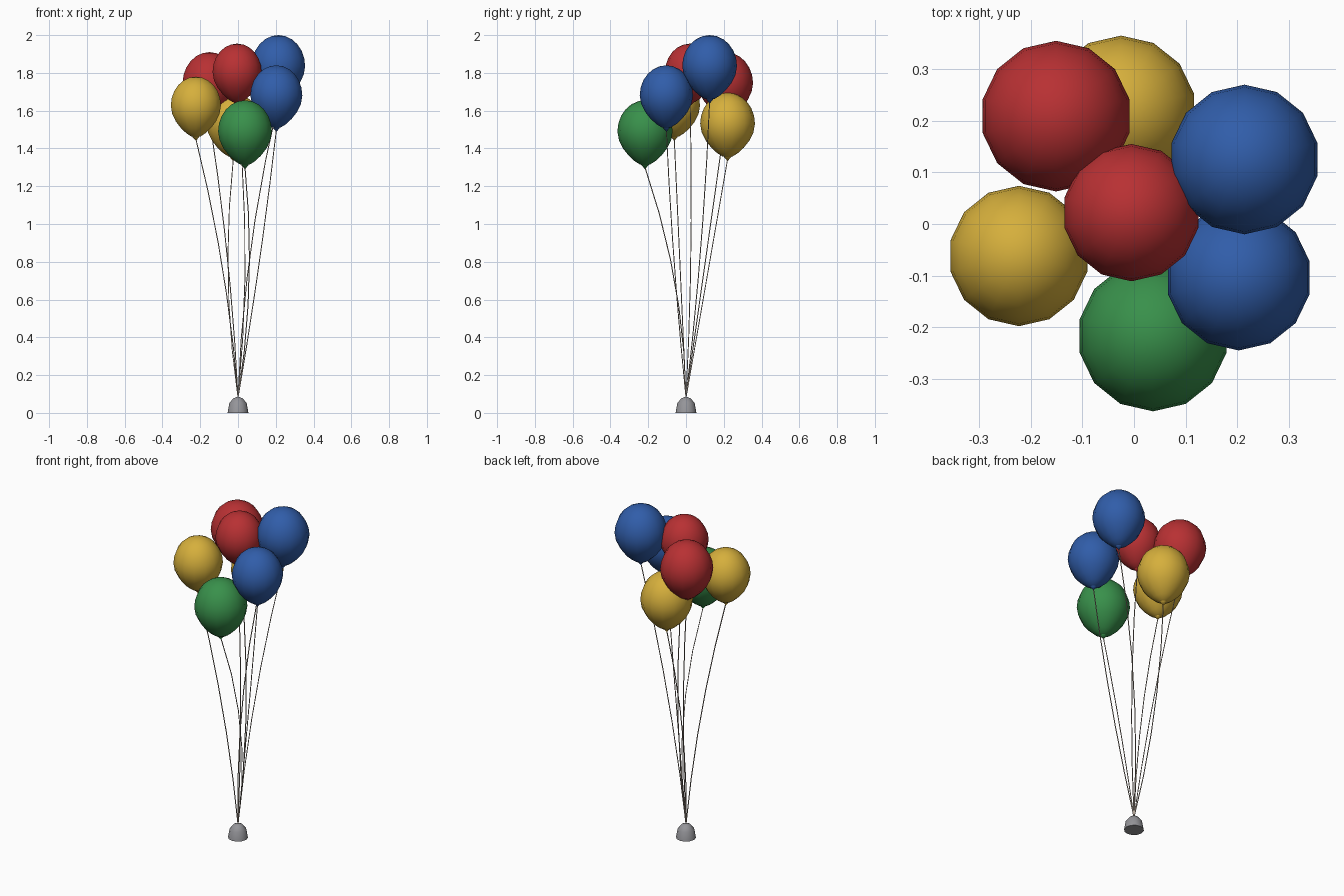
import bpy
import bmesh
from math import sin, cos, pi, radians
from mathutils import Vector

cube = bpy.data.objects.get("Cube")
if cube:
    bpy.data.objects.remove(cube, do_unlink=True)


def material(name, rgb):
    mat = bpy.data.materials.new(name)
    mat.use_nodes = True
    mat.diffuse_color = (*rgb, 1)
    mat.node_tree.nodes["Principled BSDF"].inputs["Base Color"].default_value = (*rgb, 1)
    return mat


RED = material("red", (0.48, 0.03, 0.033))
BLUE = material("blue", (0.03, 0.11, 0.4))
YELLOW = material("yellow", (0.67, 0.43, 0.045))
GREEN = material("green", (0.04, 0.28, 0.07))
GREY = material("weight grey", (0.3, 0.3, 0.32))
CORD = material("string tan", (0.45, 0.38, 0.32))


def lathe(name, profile, sides, mat, location, angle):
    """Revolve (radius, height) points about z; zero radii become poles."""
    bm = bmesh.new()
    rings = []
    for r, z in profile:
        if r < 1e-5:
            rings.append([bm.verts.new((0, 0, z))] * sides)
        else:
            steps = [pi / 2 + 2 * pi * i / sides for i in range(sides)]
            rings.append([bm.verts.new((r * cos(a), r * sin(a), z)) for a in steps])
    for low, high in zip(rings, rings[1:]):
        for i in range(sides):
            j = (i + 1) % sides
            corners = dict.fromkeys((low[i], low[j], high[j], high[i]))
            bm.faces.new(list(corners))
    bmesh.ops.recalc_face_normals(bm, faces=bm.faces)
    mesh = bpy.data.meshes.new(name)
    bm.to_mesh(mesh)
    bm.free()
    mesh.materials.append(mat)
    obj = bpy.data.objects.new(name, mesh)
    obj.location = location
    bpy.context.collection.objects.link(obj)
    bpy.ops.object.select_all(action="DESELECT")
    obj.select_set(True)
    bpy.context.view_layer.objects.active = obj
    bpy.ops.object.shade_smooth_by_angle(angle=radians(angle))
    return obj


def balloon_profile(r, rows=12):
    """Egg outline, tapered below its widest ring."""
    points = []
    for k in range(rows + 1):
        c, s = -cos(pi * k / rows), sin(pi * k / rows)
        if c < 0:
            points.append((r * s * (1 - 0.32 * c * c), 1.24 * r * c))
        else:
            points.append((r * s, 1.13 * r * c))
    return points


def string(name, start, end, bow, segments=5):
    """Thin cord along a quadratic bend."""
    control = (start + end) / 2 + Vector((*bow, 0)) * 2
    curve = bpy.data.curves.new(name, "CURVE")
    curve.dimensions = "3D"
    curve.bevel_depth = 0.0028
    curve.bevel_resolution = 0
    spline = curve.splines.new("POLY")
    spline.points.add(segments)
    for k, point in enumerate(spline.points):
        t = k / segments
        pos = start * (1 - t) ** 2 + control * 2 * t * (1 - t) + end * t * t
        point.co = (*pos, 1)
    curve.materials.append(CORD)
    obj = bpy.data.objects.new(name, curve)
    bpy.context.collection.objects.link(obj)


# Weight on the ground
lathe("weight", [(0, 0), (0.055, 0), (0.046, 0.052), (0.025, 0.077), (0, 0.087)],
      12, GREY, (0, 0, 0), 35)

# Balloons: name, material, x, y, radius, top height, string bow
BALLOONS = [
    ("back_left_blue", BLUE, 0.214, 0.125, 0.145, 2.0, (-0.04, 0.015)),
    ("front_left_blue", BLUE, 0.203, -0.104, 0.141, 1.84, (0.01, -0.01)),
    ("middle_red", RED, -0.005, 0.022, 0.133, 1.955, (0.04, 0.015)),
    ("back_right_red", RED, -0.151, 0.209, 0.146, 1.91, (0.02, 0)),
    ("right_yellow", YELLOW, -0.223, -0.062, 0.136, 1.78, (0.03, 0)),
    ("back_yellow", YELLOW, -0.025, 0.22, 0.145, 1.695, (-0.04, 0)),
    ("front_green", GREEN, 0.037, -0.217, 0.146, 1.655, (0.04, 0.05)),
]

for name, mat, x, y, r, top, bow in BALLOONS:
    centre = Vector((x, y, top - 1.13 * r))
    lathe(name + "_balloon", balloon_profile(r), 14, mat, centre, 60)
    # Knot: small cone pointing down
    knot = centre - Vector((0, 0, 1.37 * r))
    lathe(name + "_knot", [(0, 0), (0.13 * r, 0.15 * r), (0, 0.19 * r)],
          8, mat, knot, 50)
    string(name + "_string", Vector((0, 0, 0.08)), knot + Vector((0, 0, 0.01)), bow)
